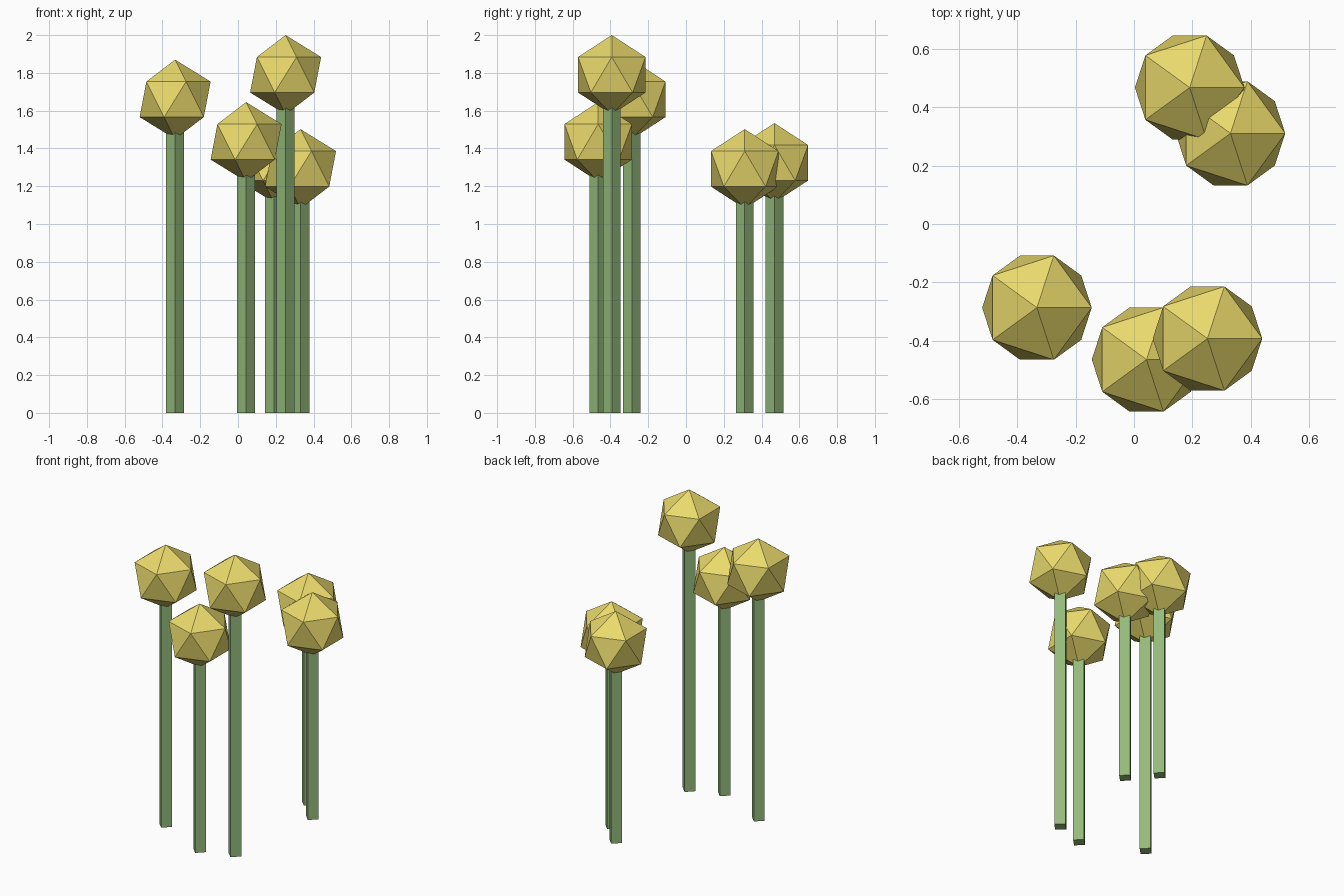
import bpy

if "Cube" in bpy.data.objects:
    bpy.data.objects.remove(bpy.data.objects["Cube"])

HEAD_R = 0.21
STEM_R = 0.0472


def material(name, colour):
    m = bpy.data.materials.new(name)
    m.diffuse_color = colour
    m.use_nodes = True
    m.node_tree.nodes["Principled BSDF"].inputs["Base Color"].default_value = m.diffuse_color
    return m


green = material("stem_green", (0.30, 0.50, 0.20, 1))
gold = material("head_gold", (0.82, 0.70, 0.15, 1))

# x, y and top height of each flower
flowers = [
    (-0.333, -0.287, 1.87),
    (0.043, -0.465, 1.645),
    (0.252, -0.393, 2.0),
    (0.331, 0.311, 1.502),
    (0.191, 0.468, 1.534),
]

for i, (x, y, top) in enumerate(flowers, 1):
    centre = top - HEAD_R

    # Four-sided stem, ending inside the head
    bpy.ops.mesh.primitive_cylinder_add(vertices=4, radius=STEM_R, depth=centre,
                                        location=(x, y, centre / 2))
    stem = bpy.context.object
    stem.name = f"stem_{i}"
    stem.data.materials.append(green)

    # Twenty-sided flower head
    bpy.ops.mesh.primitive_ico_sphere_add(subdivisions=1, radius=HEAD_R,
                                          location=(x, y, centre))
    head = bpy.context.object
    head.name = f"flower_head_{i}"
    head.data.materials.append(gold)
